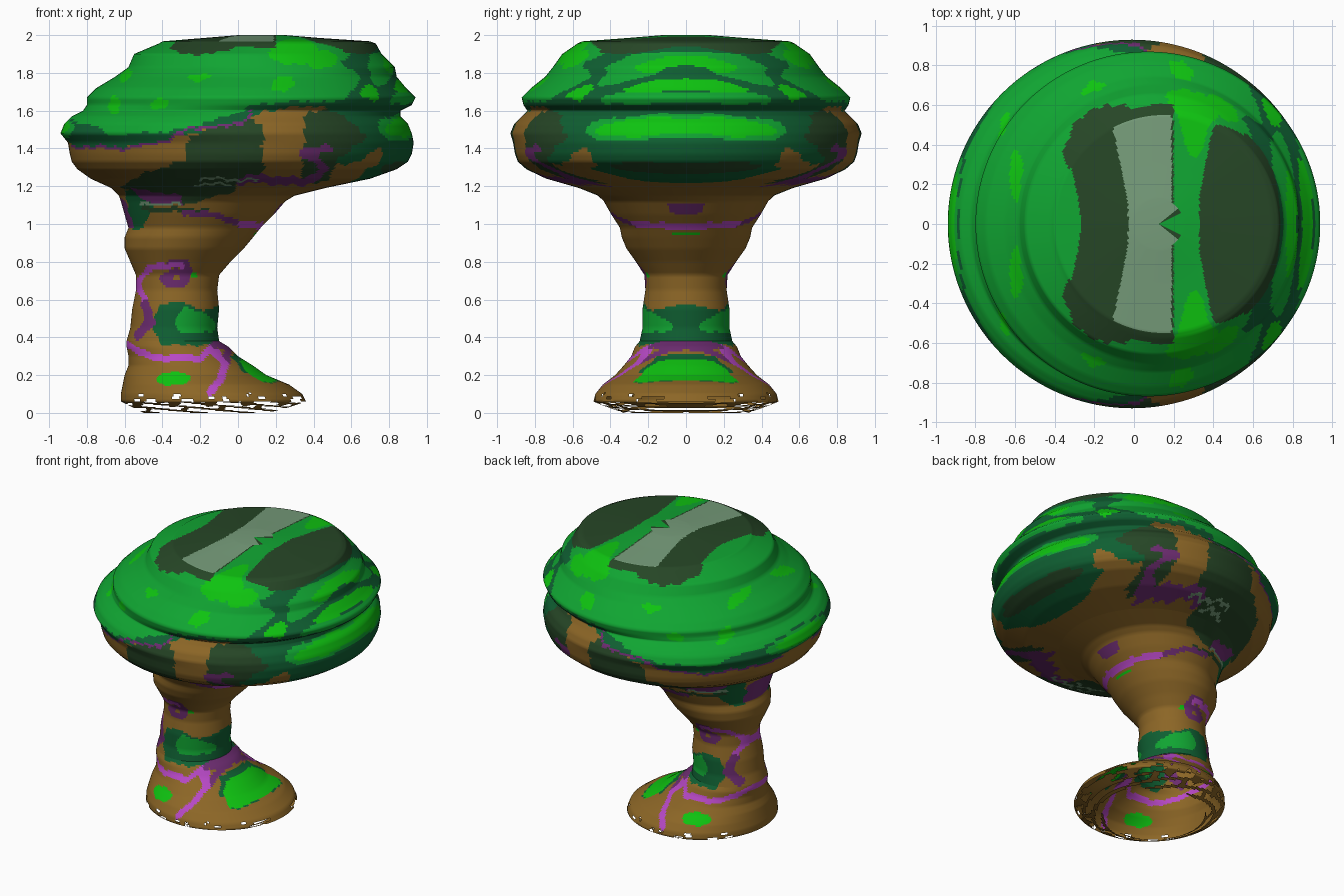
import bpy, bmesh, math
from mathutils import Vector

if "Cube" in bpy.data.objects:
    bpy.data.objects.remove(bpy.data.objects["Cube"])


# Flat colours
def linear(channel):
    c = channel / 255
    return c / 12.92 if c <= 0.04 else ((c + 0.055) / 1.055) ** 2.4


COLOURS = {
    "bark_brown": (140, 102, 38),
    "shadow_olive": (38, 70, 38),
    "dark_leaf_green": (15, 95, 50),
    "leaf_green": (16, 165, 50),
    "bright_leaf_green": (14, 195, 16),
    "vine_purple": (182, 72, 196),
    "dark_vine_purple": (108, 44, 112),
    "pale_sage": (118, 156, 122),
}
NAMES = list(COLOURS)
MATERIALS = []
for name, rgb in COLOURS.items():
    mat = bpy.data.materials.new(name)
    mat.use_nodes = True
    value = [linear(c) for c in rgb] + [1.0]
    mat.diffuse_color = value
    shader = mat.node_tree.nodes["Principled BSDF"]
    shader.inputs["Base Color"].default_value = value
    shader.inputs["Roughness"].default_value = 0.9
    MATERIALS.append(mat)

# Painted regions: outlines across x and z in hundredths, later ones on top
regions = []


def patch(colour, *points):
    xs, zs = zip(*points)
    box = (min(xs), max(xs), min(zs), max(zs))

    def inside(x, z):
        hit = False
        for (ax, az), (bx, bz) in zip(points, points[1:] + points[:1]):
            if (az > z) != (bz > z) and x < ax + (z - az) * (bx - ax) / (bz - az):
                hit = not hit
        return hit
    regions.append((NAMES.index(colour), box, inside))


def spot(colour, x0, z0, rx, rz):
    def inside(x, z):
        return ((x - x0) / rx) ** 2 + ((z - z0) / rz) ** 2 < 1
    regions.append((NAMES.index(colour), (x0 - rx, x0 + rx, z0 - rz, z0 + rz), inside))


def vine(colour, width, *points):
    path = [Vector(p) for p in points]
    xs, zs = zip(*points)
    box = (min(xs) - width, max(xs) + width, min(zs) - width, max(zs) + width)

    def inside(x, z):
        p = Vector((x, z))
        for a, b in zip(path, path[1:]):
            t = max(0, min(1, (p - a).dot(b - a) / (b - a).length_squared))
            if (p - a.lerp(b, t)).length < width:
                return True
        return False
    regions.append((NAMES.index(colour), box, inside))


# Underside of the crown
patch("shadow_olive", (6, 157), (13, 151), (13, 125), (1, 123), (-2, 117), (-30, 110),
      (-47, 113), (-62, 120), (-47, 128), (-27, 134), (-27, 146))
patch("shadow_olive", (36, 160), (59, 160), (71, 150), (69, 142), (51, 131), (47, 122), (33, 123))
patch("dark_leaf_green", (54, 162), (86, 160), (95, 156), (95, 138), (86, 124), (69, 116),
      (56, 119), (67, 128), (77, 134), (76, 142), (67, 134), (51, 131), (60, 140), (68, 146))
spot("shadow_olive", 84, 129, 9, 4)
vine("dark_vine_purple", 2.2, (2, 123), (13, 124), (35, 122), (45, 128), (42, 134), (35, 138), (48, 140))
vine("pale_sage", 0.6, (-20, 124), (10, 123))
vine("pale_sage", 0.6, (-22, 121), (-3, 121))

# Leafy crown
patch("dark_leaf_green", (-99, 148), (-87, 141), (-57, 141), (-33, 146), (-12, 151), (6, 155),
      (13, 160), (33, 162), (42, 163), (54, 157), (60, 160), (99, 160), (99, 205), (-99, 205))
patch("leaf_green", (-99, 159), (-79, 153), (-68, 147), (-47, 148), (-31, 150), (-12, 155),
      (12, 164), (38, 165), (50, 164), (61, 170), (65, 178), (54, 186), (62, 191), (70, 205), (-70, 205))
spot("leaf_green", 75, 182, 6, 9)
spot("leaf_green", 88, 166, 8, 3)
spot("leaf_green", -92, 151, 5, 6)
spot("leaf_green", 86, 151, 12, 7)
vine("dark_vine_purple", 0.8, (-87, 141), (-57, 140), (-33, 146), (-26, 151), (-12, 151), (6, 155), (6, 159))
for x, z, rx, rz in ((30, 191, 13, 7), (45, 187, 8, 5), (24, 174, 6, 4), (-21, 178, 6, 2),
                     (-42, 164, 5, 3), (-66, 163, 3, 5), (87, 151, 9, 5), (70, 169, 5, 4),
                     (-93, 152, 4, 4), (-60, 179, 3, 3), (88, 173, 5, 4), (80, 186, 3, 5)):
    spot("bright_leaf_green", x, z, rx, rz)

# Bands across the flat top
patch("shadow_olive", (-36, 193), (-33, 196.5), (-24, 198.4), (-22, 205), (20, 205), (20, 193),
      (0, 194), (-12, 190), (-30, 190))
patch("shadow_olive", (42, 196), (33, 199), (33, 205), (80, 205), (71, 189), (60, 191), (50, 194))
patch("pale_sage", (-11, 196.6), (-3, 199.5), (-3, 205), (19, 205), (19, 196.6))

# Neck
patch("dark_leaf_green", (-60, 118), (-46, 116), (-45, 108), (-50, 98), (-56, 96))
patch("dark_vine_purple", (-57, 119), (-30, 115), (-30, 110), (-50, 112))
vine("dark_vine_purple", 2, (-62, 112), (-57, 99))
vine("pale_sage", 0.8, (-52, 110.5), (-31, 110.5))
vine("shadow_olive", 1.2, (-50, 108), (-16, 107))
vine("dark_vine_purple", 1.6, (-28, 106), (-13, 105), (2, 100))
vine("vine_purple", 1.8, (2, 100), (20, 98))
patch("dark_vine_purple", (16, 99), (28, 99), (28, 112), (22, 111))
spot("bright_leaf_green", 10, 95, 2, 1)

# Trunk and roots
patch("dark_leaf_green", (-46, 46), (-41, 58), (-30, 59), (-18, 54), (-5, 58), (-5, 36), (-40, 36))
patch("leaf_green", (-34, 46), (-29, 56), (-20, 54), (-13, 50), (-12, 43), (-30, 42))
vine("dark_vine_purple", 2, (-26, 74), (-28, 79), (-36, 79))
vine("vine_purple", 1.6, (-30, 78), (-46, 78), (-53, 68), (-49, 57))
vine("dark_vine_purple", 2.5, (-49, 57), (-46, 49), (-53, 41))
spot("dark_vine_purple", -33, 71, 8, 5)
spot("bark_brown", -32, 71, 2, 1.5)
spot("bright_leaf_green", -23, 73, 2, 1.5)
vine("vine_purple", 1.8, (-60, 37), (-50, 31), (-40, 29), (-20, 29), (-12, 36))
vine("dark_vine_purple", 2, (-12, 36), (-5, 35), (-7, 25))
vine("vine_purple", 2, (-12, 32), (-7, 25), (-9, 17), (-15, 11))
spot("bright_leaf_green", -34, 18, 9, 3.5)
patch("dark_leaf_green", (-4, 30), (2, 32), (14, 21), (24, 17), (14, 16), (4, 21))
patch("bright_leaf_green", (0, 28), (6, 31), (18, 21), (24, 18), (14, 16), (6, 20))


def colour_at(x, z):
    x, z = x * 100, z * 100
    if z < 192:
        wobble = 0.6 if z > 120 else 0.35
        x, z = (x + wobble * (math.sin(z * 0.9) + math.sin(z * 0.37 + 1)),
                z + wobble * (math.sin(x * 0.8) + math.sin(x * 0.31 + 2)))
    for index, (x0, x1, z0, z1), inside in reversed(regions):
        if x0 <= x <= x1 and z0 <= z <= z1 and inside(x, z):
            return index
    return 0


# Round cross-sections: height, left edge and right edge in hundredths
CROWN = ((200, 0, 25), (198.5, -18, 43), (196.7, -40, 70), (195.5, -42, 73), (190, -55, 76),
         (183, -58, 83), (178, -65, 84), (172, -75, 89), (167, -80, 94), (163, -80, 92),
         (160, -82, 86), (157, -88, 86), (153, -92, 90), (148, -94, 92), (143, -90, 93),
         (137, -89, 92), (133, -88, 90), (129, -85, 84), (124, -78, 70), (119, -67, 46))
TRUNK = ((119, -67, 46), (115, -63, 30), (112, -62, 25), (105, -60, 19), (98, -58, 12),
         (93, -60, 8), (87, -60, 3), (80, -57, -4), (73, -54, -10), (65, -54, -11),
         (55, -56, -10), (45, -57, -11), (38, -59, -10))
ROOTS = ((38, -59, -10), (35, -59, -5), (30, -58, 0), (25, -58, 8), (20, -60, 15),
         (15, -61, 27), (10, -62, 34), (6, -62, 36), (3, -56, 27), (0, -50, 16))
SIDES = 288


def loft(name, rows, cap=False):
    rows = [Vector(r) / 100 for r in rows]
    sections = [rows[0]]
    for a, b in zip(rows, rows[1:]):
        steps = math.ceil(max(abs(c) for c in b - a) / 0.014)
        sections += [a.lerp(b, (k + 1) / steps) for k in range(steps)]
    bm = bmesh.new()
    rings = []
    for z, left, right in sections:
        mid, rad = (left + right) / 2, (right - left) / 2
        turns = [math.tau * k / SIDES for k in range(SIDES)]
        rings.append([bm.verts.new((mid + rad * math.cos(t), rad * math.sin(t), z)) for t in turns])
    for upper, lower in zip(rings, rings[1:]):
        for j in range(SIDES):
            k = (j + 1) % SIDES
            bm.faces.new((upper[j], lower[j], lower[k], upper[k]))
    if cap:
        bm.faces.new(rings[0])
    torn = []
    for face in bm.faces:
        face.smooth = True
        c = face.calc_center_median()
        face.material_index = colour_at(c.x, c.z)
        # Torn lower hem of the roots
        hem = 0.055 + 0.03 * math.sin(c.x * 31 + c.z * 60) + 0.025 * math.sin(c.x * 67 - c.z * 90)
        if c.z < hem and math.sin(c.z * 260 + c.x * 25) < 0.45:
            torn.append(face)
    if cap:
        bm.faces.ensure_lookup_table()
        bm.faces[-1].material_index = NAMES.index("pale_sage")
        bmesh.ops.poke(bm, faces=[bm.faces[-1]])
        for face in bm.faces:
            c = face.calc_center_median()
            if c.z > 1.995:
                face.material_index = colour_at(c.x, c.z)
    bmesh.ops.delete(bm, geom=torn, context="FACES")
    mesh = bpy.data.meshes.new(name)
    bm.to_mesh(mesh)
    bm.free()
    for mat in MATERIALS:
        mesh.materials.append(mat)
    bpy.context.collection.objects.link(bpy.data.objects.new(name, mesh))


loft("leafy_crown", CROWN, cap=True)
loft("trunk", TRUNK)
loft("root_skirt", ROOTS)
